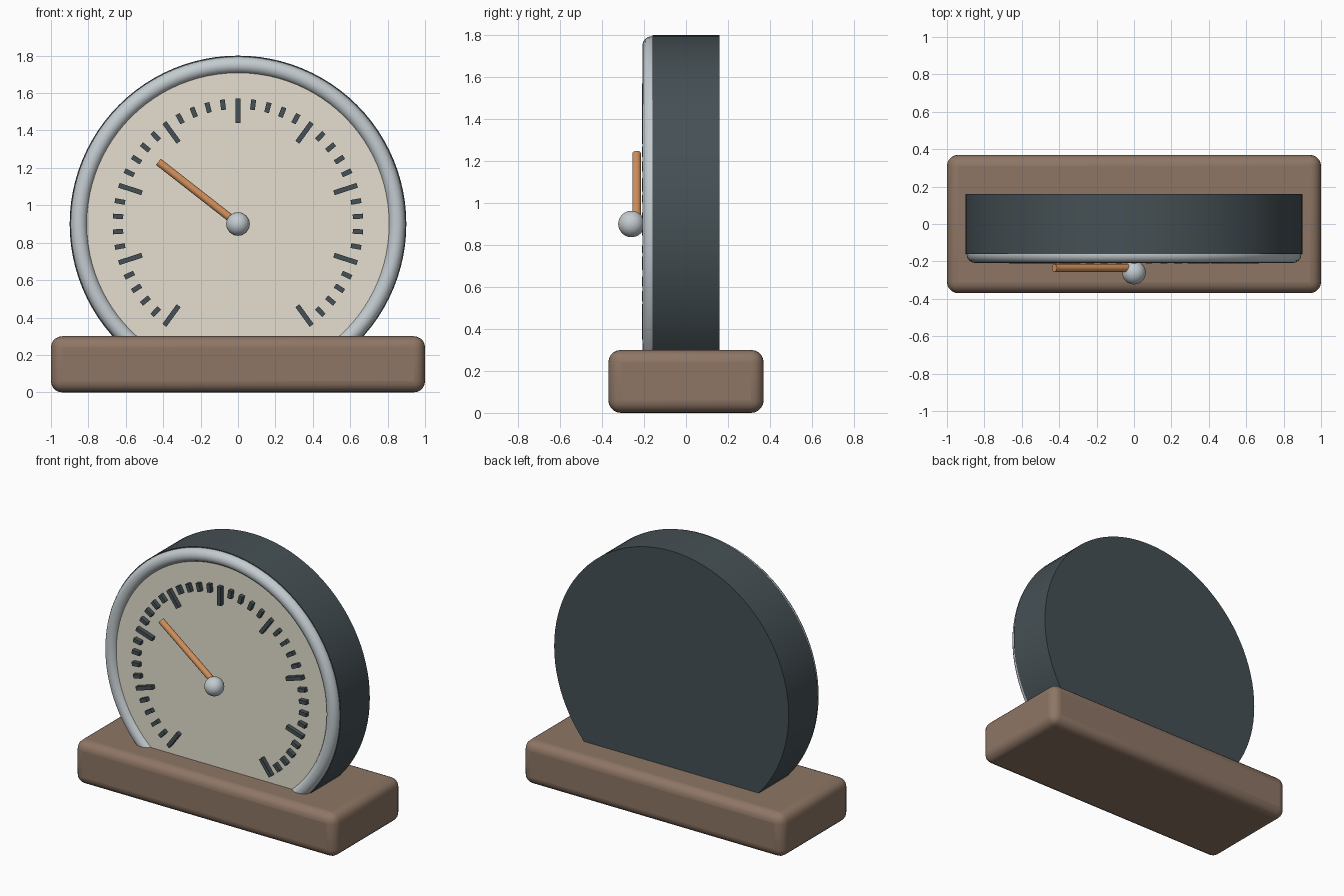
import bpy, math
from mathutils import Vector

old = bpy.data.objects.get("Cube")
if old:
    bpy.data.objects.remove(old, do_unlink=True)


def material(name, rgb):
    m = bpy.data.materials.new(name)
    m.use_nodes = True
    m.diffuse_color = (*rgb, 1)
    m.node_tree.nodes["Principled BSDF"].inputs["Base Color"].default_value = (*rgb, 1)
    return m


slate = material("dark slate", (0.06, 0.08, 0.09))
cream = material("cream", (0.78, 0.74, 0.62))
steel = material("brushed steel", (0.55, 0.60, 0.63))
wood = material("brown wood", (0.27, 0.18, 0.13))
copper = material("copper orange", (0.66, 0.29, 0.11))

CENTRE_Z = 0.9
FACE_Y = -0.18


def finish(name, mat, smooth=True):
    ob = bpy.context.object
    ob.name = ob.data.name = name
    ob.data.materials.append(mat)
    if smooth:
        bpy.ops.object.shade_smooth_by_angle(angle=math.radians(35))
    return ob


def disc(name, mat, radius, y_front, y_back):
    bpy.ops.mesh.primitive_cylinder_add(
        vertices=96, radius=radius, depth=y_back - y_front,
        location=(0, (y_front + y_back) / 2, CENTRE_Z), rotation=(math.pi / 2, 0, 0))
    return finish(name, mat)


def on_dial(angle, radius, y):
    """Point on the dial, angle measured clockwise from the top."""
    return Vector((radius * math.sin(angle), y, CENTRE_Z + radius * math.cos(angle)))


# Rounded wooden plinth
bpy.ops.mesh.primitive_cube_add(size=1, location=(0, 0, 0.15))
base = bpy.context.object
base.scale = (2, 0.74, 0.3)
bpy.ops.object.transform_apply(location=False, rotation=False, scale=True)
bevel = base.modifiers.new("rounded edges", "BEVEL")
bevel.width = 0.06
bevel.segments = 5
finish("base", wood)

# Drum body and dial face
disc("body", slate, 0.9, -0.16, 0.16)
disc("dial_face", cream, 0.82, FACE_Y, -0.15)

# Round bezel
bpy.ops.mesh.primitive_torus_add(
    major_radius=0.85, minor_radius=0.045, major_segments=96, minor_segments=16,
    location=(0, -0.163, CENTRE_Z), rotation=(math.pi / 2, 0, 0))
finish("bezel", steel)

# Scale marks, every fifth one long
for i in range(-20, 21):
    major = i % 5 == 0
    length = 0.13 if major else 0.055
    angle = math.radians(7.2 * i)
    bpy.ops.mesh.primitive_cube_add(
        size=1, location=on_dial(angle, 0.67 - length / 2, FACE_Y - 0.01),
        rotation=(0, angle, 0))
    bpy.context.object.scale = (0.026, 0.04, length)
    finish("major_mark" if major else "minor_mark", slate, smooth=False)

# Needle and hub
needle_angle = math.radians(-52)
bpy.ops.mesh.primitive_cylinder_add(
    vertices=24, radius=0.021, depth=0.54,
    location=on_dial(needle_angle, 0.27, -0.235), rotation=(0, needle_angle, 0))
finish("needle", copper)

bpy.ops.mesh.primitive_uv_sphere_add(
    segments=32, ring_count=16, radius=0.063, location=(0, -0.26, CENTRE_Z))
finish("hub", steel)
